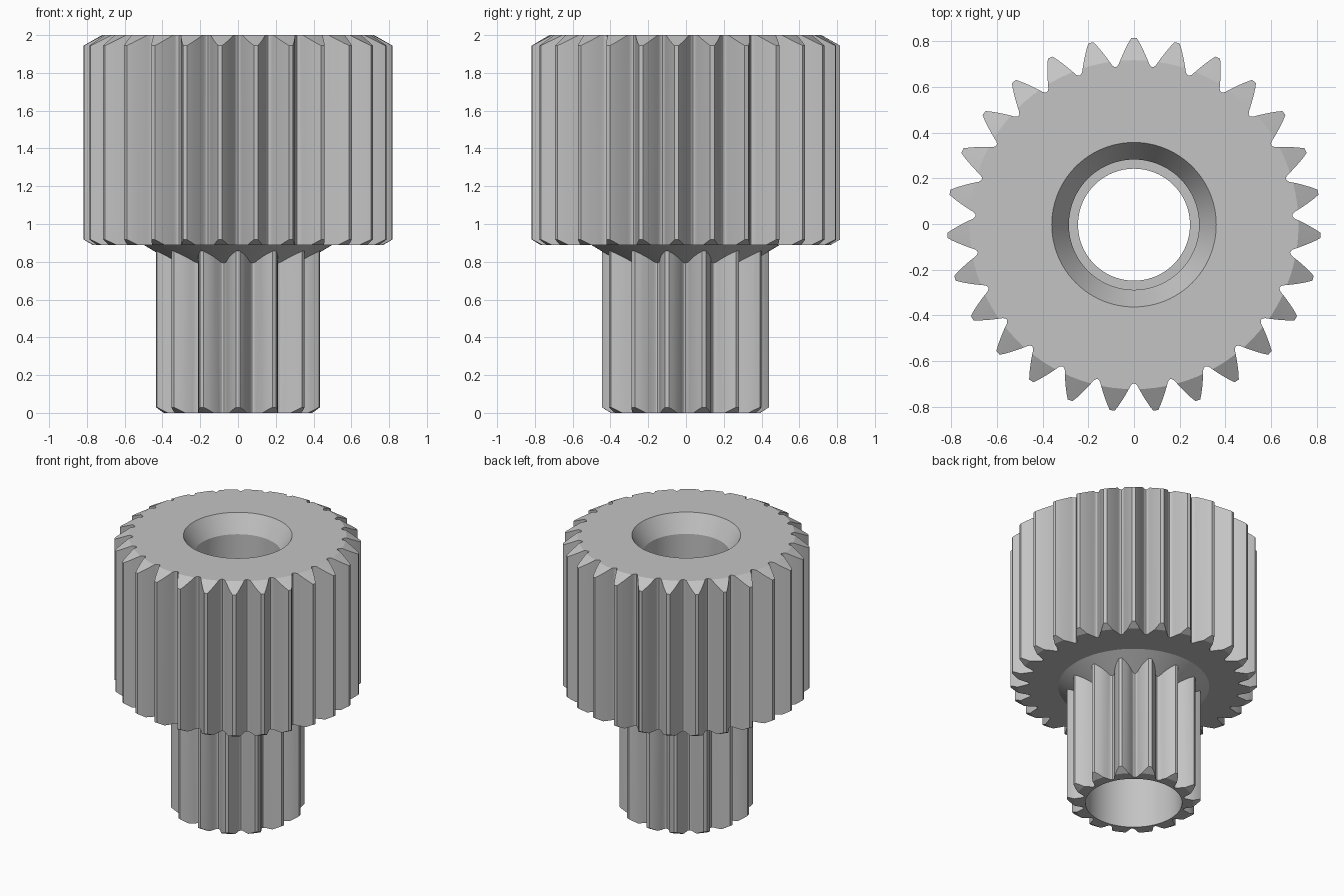
import bpy
import bmesh
from math import sin, cos, pi, tau, radians

cube = bpy.data.objects.get("Cube")
if cube:
    bpy.data.objects.remove(cube, do_unlink=True)

AXIS_Y = -0.003  # the odd tooth count puts the axis slightly off the bounding centre

steel = bpy.data.materials.new("plain_grey")
steel.use_nodes = True
GREY = (0.55, 0.55, 0.55, 1.0)
steel.diffuse_color = GREY
steel.node_tree.nodes["Principled BSDF"].inputs["Base Color"].default_value = GREY


def finish(bm, name):
    bmesh.ops.recalc_face_normals(bm, faces=bm.faces[:])
    mesh = bpy.data.meshes.new(name)
    bm.to_mesh(mesh)
    bm.free()
    mesh.materials.append(steel)
    obj = bpy.data.objects.new(name, mesh)
    bpy.context.collection.objects.link(obj)
    return obj


def lathe(name, profile, steps=96):
    """Solid of revolution from (radius, height) points, capped at both ends."""
    bm = bmesh.new()
    rings = [[bm.verts.new((r * cos(tau * i / steps), r * sin(tau * i / steps), z))
              for i in range(steps)] for r, z in profile]
    for low, high in zip(rings, rings[1:]):
        for i in range(steps):
            j = (i + 1) % steps
            bm.faces.new((low[i], low[j], high[j], high[i]))
    bm.faces.new(rings[0][::-1])
    bm.faces.new(rings[-1])
    return finish(bm, name)


def toothed_prism(name, teeth, flank, root, start, z0, z1):
    """Extruded gear outline; flank lists (radius, half width) from root to tip."""
    outline = []
    for t in range(teeth):
        mid = start + tau * t / teeth
        outline.append((root, mid - pi / teeth))
        outline += [(r, mid - w / r) for r, w in flank]
        outline += [(r, mid + w / r) for r, w in reversed(flank)]
    bm = bmesh.new()
    base = bm.faces.new([bm.verts.new((r * cos(a), r * sin(a), z0)) for r, a in outline])
    top = bmesh.ops.extrude_face_region(bm, geom=[base])["geom"]
    for v in top:
        if isinstance(v, bmesh.types.BMVert):
            v.co.z = z1
    return finish(bm, name)


def combine(obj, tool, operation):
    mod = obj.modifiers.new(operation.lower(), "BOOLEAN")
    mod.operation = operation
    mod.solver = "EXACT"
    mod.object = tool
    bpy.context.view_layer.update()
    result = bpy.data.meshes.new_from_object(
        obj.evaluated_get(bpy.context.evaluated_depsgraph_get()))
    obj.modifiers.clear()
    obj.data = result
    bpy.data.objects.remove(tool, do_unlink=True)


# Large upper gear with chamfered tooth ends
gear = toothed_prism("stepped_gear", 27,
                     [(0.697, 0.074), (0.705, 0.067), (0.72, 0.061), (0.745, 0.050),
                      (0.77, 0.038), (0.795, 0.025), (0.818, 0.011)],
                     0.694, pi / 2, 0.89, 2.0)
combine(gear, lathe("large_chamfer", [(0.77, 0.89), (0.83, 0.924), (0.83, 1.938), (0.72, 2.0)]),
        "INTERSECT")

# Small lower gear with a chamfered foot
pinion = toothed_prism("small_gear", 14,
                       [(0.342, 0.068), (0.35, 0.062), (0.37, 0.056), (0.395, 0.045),
                        (0.42, 0.030), (0.443, 0.011)],
                       0.339, pi / 2, 0.0, 1.0)
combine(pinion, lathe("small_chamfer", [(0.395, 0.0), (0.45, 0.034), (0.45, 1.0)]), "INTERSECT")

# Conical neck between the two gears
neck = lathe("neck", [(0.325, 0.785), (0.5, 0.89), (0.5, 0.95)])
combine(gear, neck, "UNION")
combine(gear, pinion, "UNION")

# Stepped bore with a countersunk mouth
bore = lathe("bore", [(0.32, -0.1), (0.32, 0.8), (0.245, 0.8), (0.245, 1.0),
                      (0.285, 1.0), (0.285, 1.875), (0.36, 2.0), (0.36, 2.1)])
combine(gear, bore, "DIFFERENCE")

gear.location.y = AXIS_Y
gear.data.materials.clear()
gear.data.materials.append(steel)
for face in gear.data.polygons:
    face.material_index = 0

bpy.ops.object.select_all(action="DESELECT")
gear.select_set(True)
bpy.context.view_layer.objects.active = gear
bpy.ops.object.shade_smooth_by_angle(angle=radians(25))
